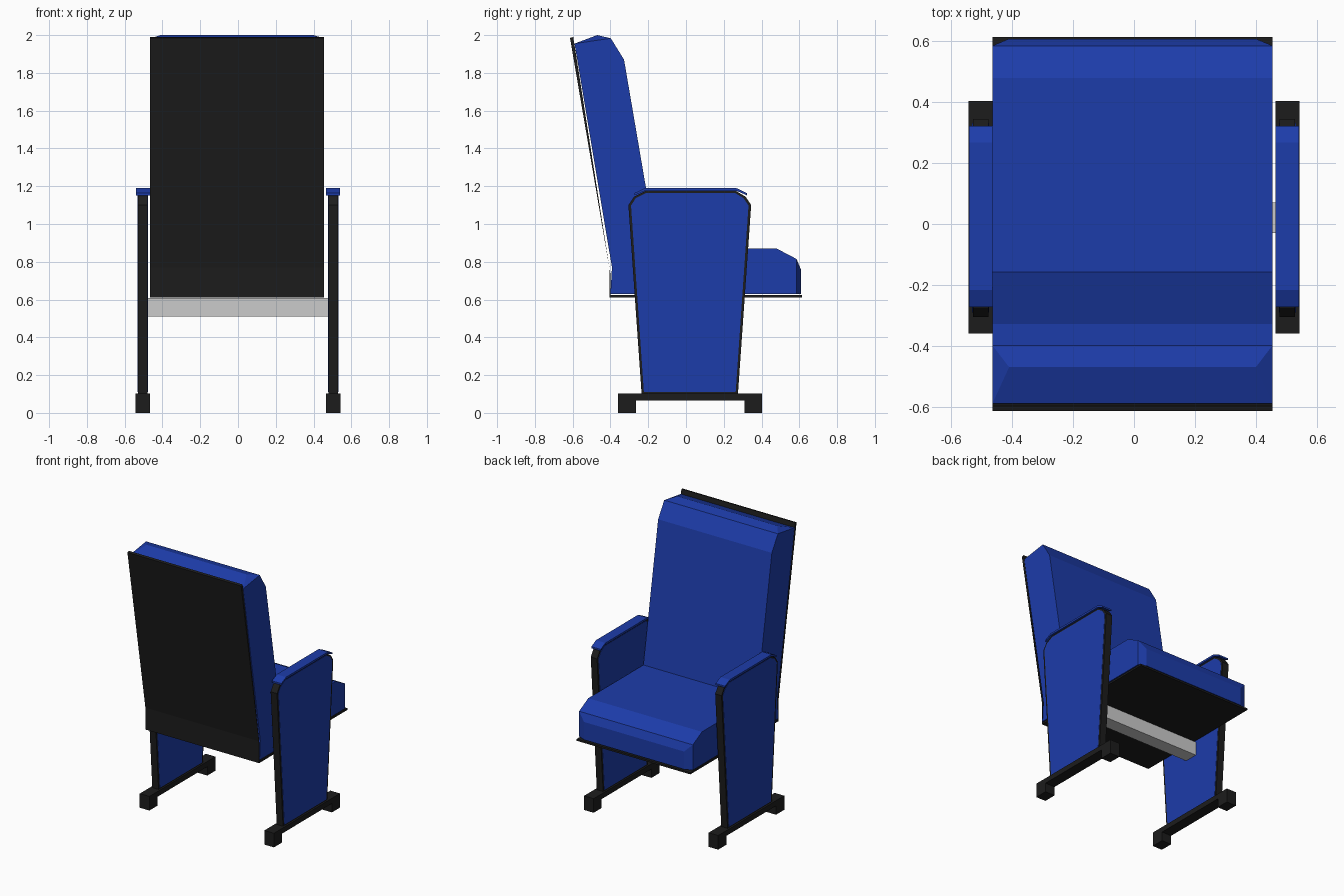
import bpy, bmesh

if "Cube" in bpy.data.objects:
    bpy.data.objects.remove(bpy.data.objects["Cube"])


def material(name, color):
    m = bpy.data.materials.new(name)
    m.diffuse_color = color
    m.use_nodes = True
    m.node_tree.nodes["Principled BSDF"].inputs["Base Color"].default_value = m.diffuse_color
    return m


BLUE = material("blue fabric", (0.012, 0.045, 0.40, 1))
BLACK = material("black plastic", (0.012, 0.012, 0.012, 1))


def finish(bm, name, mat):
    bmesh.ops.recalc_face_normals(bm, faces=bm.faces)
    me = bpy.data.meshes.new(name)
    bm.to_mesh(me)
    bm.free()
    if mat:
        me.materials.append(mat)
    ob = bpy.data.objects.new(name, me)
    bpy.context.collection.objects.link(ob)
    return ob


def extrude(name, profile, x0, x1, mat):
    """Solid from a (y, z) profile spanning x0..x1."""
    bm = bmesh.new()
    a = [bm.verts.new((x0, y, z)) for y, z in profile]
    b = [bm.verts.new((x1, y, z)) for y, z in profile]
    n = len(a)
    bm.faces.new(a)
    bm.faces.new(b)
    for i in range(n):
        j = (i + 1) % n
        bm.faces.new((a[i], a[j], b[j], b[i]))
    return finish(bm, name, mat)


def box(y0, y1, z0, z1):
    return [(y0, z0), (y1, z0), (y1, z1), (y0, z1)]


CX, W, N = -0.005, 0.46, 0.405   # cushion centre, half width, narrowed half width

# Seat and back cushion: one profile, (y, z, half width), cut corners at both ends
cushion = [(-0.40, 0.63, W), (0.585, 0.63, W), (0.608, 0.63, N), (0.608, 0.76, N),
           (0.585, 0.815, W), (0.48, 0.87, W), (-0.157, 0.87, W), (-0.328, 1.87, W),
           (-0.398, 1.983, W), (-0.47, 2.0, N), (-0.59, 1.955, W), (-0.392, 0.77, W)]
bm = bmesh.new()
left = [bm.verts.new((CX - w, y, z)) for y, z, w in cushion]
right = [bm.verts.new((CX + w, y, z)) for y, z, w in cushion]
n = len(cushion)
for i in range(n):
    j = (i + 1) % n
    bm.faces.new((left[i], left[j], right[j], right[i]))
for side in (left, right):
    bm.faces.new([v for v, p in zip(side, cushion) if p[2] == W])
    bm.faces.new(side[1:5])
    bm.faces.new(side[8:11])
finish(bm, "seat_and_back_cushion", BLUE)

# Thin shell behind the back and under the seat
extrude("seat_shell", [(-0.614, 1.985), (-0.406, 0.77), (-0.406, 0.61), (0.614, 0.61),
                       (0.614, 0.623), (-0.401, 0.623), (-0.401, 0.74), (-0.597, 1.99)],
        CX - W, CX + W, BLACK)

# Cross bar between the side panels
extrude("cross_bar", box(-0.03, 0.07, 0.51, 0.609), -0.485, 0.485, None)

# Side supports, mirrored left and right
panel = [(-0.235, 0.10), (0.275, 0.10), (0.345, 1.10), (0.315, 1.145), (0.265, 1.175),
         (-0.215, 1.175), (-0.275, 1.145), (-0.305, 1.10)]
inset = [(-0.223, 0.11), (0.263, 0.11), (0.331, 1.098), (0.305, 1.137), (0.26, 1.164),
         (-0.211, 1.164), (-0.266, 1.137), (-0.291, 1.098)]
pad = [(-0.272, 1.152), (-0.217, 1.176), (0.267, 1.176), (0.322, 1.152),
       (0.322, 1.164), (0.267, 1.19), (-0.217, 1.19), (-0.272, 1.164)]
foot = [(-0.36, 0), (-0.265, 0), (-0.265, 0.065), (0.31, 0.065), (0.31, 0),
        (0.403, 0), (0.403, 0.103), (-0.36, 0.103)]
for s, tag in ((-1, "left"), (1, "right")):
    extrude(tag + "_side_frame", panel, s * 0.478, s * 0.529, BLACK)
    extrude(tag + "_side_fabric", inset, s * 0.476, s * 0.531, BLUE)
    extrude(tag + "_armrest_pad", pad, s * 0.465, s * 0.541, BLUE)
    extrude(tag + "_foot", foot, s * 0.465, s * 0.543, BLACK)
